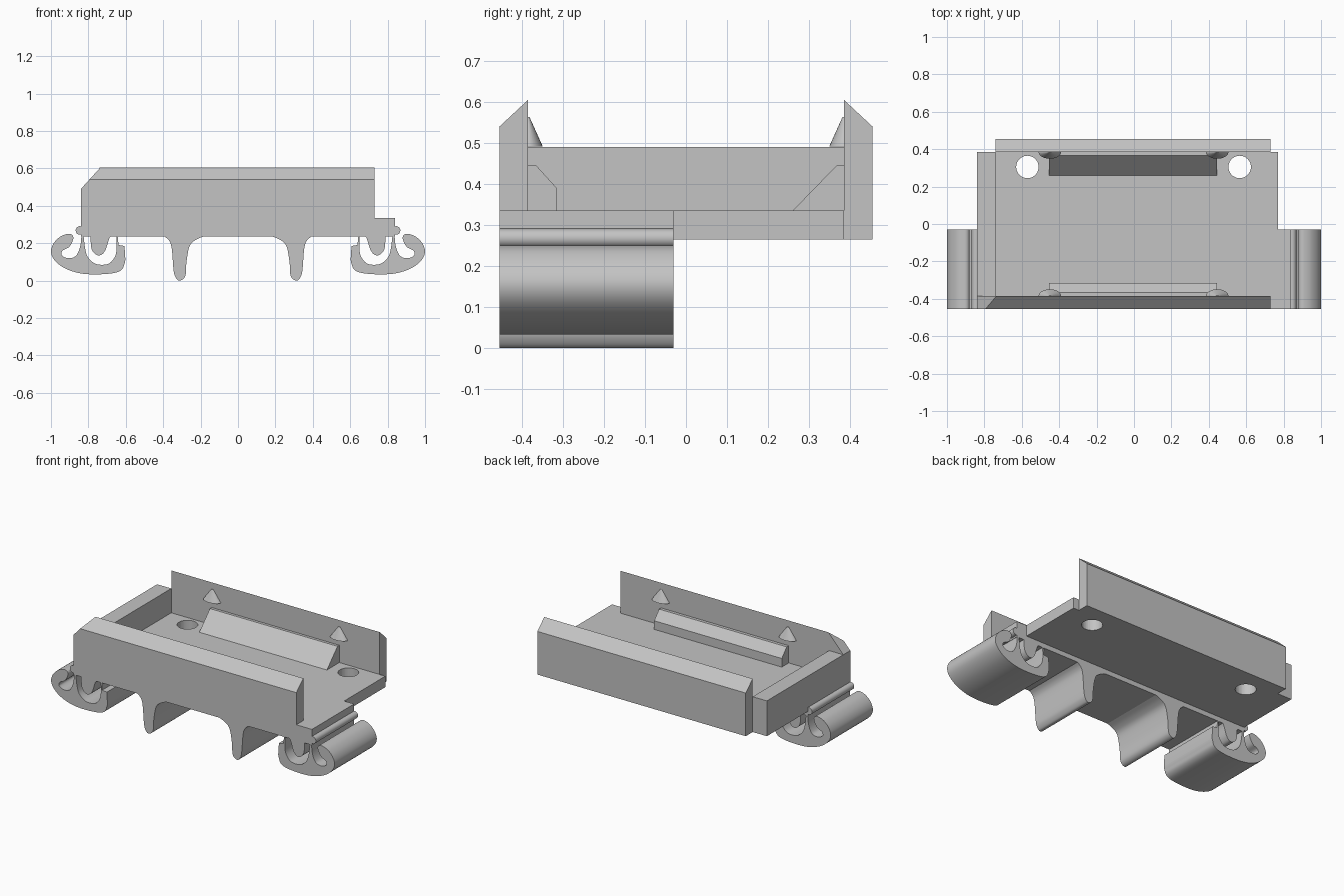
import bpy, bmesh
from mathutils import Vector, Matrix

cube = bpy.data.objects.get("Cube")
if cube:
    bpy.data.objects.remove(cube, do_unlink=True)

grey = bpy.data.materials.new("plain grey")
grey.use_nodes = True
grey.diffuse_color = (0.55, 0.55, 0.55, 1)
grey.node_tree.nodes["Principled BSDF"].inputs["Base Color"].default_value = (0.55, 0.55, 0.55, 1)

FRONT, MID, BACK = -0.455, -0.03, 0.455
INNER = 0.385            # inside face of the long walls
FLOOR, LEFT, RIGHT = 0.335, -0.84, 0.73


def finish(name, bm, smooth=False):
    bmesh.ops.recalc_face_normals(bm, faces=bm.faces)
    mesh = bpy.data.meshes.new(name)
    bm.to_mesh(mesh)
    bm.free()
    mesh.materials.append(grey)
    ob = bpy.data.objects.new(name, mesh)
    bpy.context.collection.objects.link(ob)
    if smooth:
        bpy.ops.object.select_all(action='DESELECT')
        ob.select_set(True)
        bpy.context.view_layer.objects.active = ob
        bpy.ops.object.shade_smooth_by_angle(angle=0.6)
    return ob


def prism(points, place, shift):
    """Extrude a flat outline; place maps its points into space."""
    bm = bmesh.new()
    face = bm.faces.new([bm.verts.new(place(*p)) for p in points])
    geo = bmesh.ops.extrude_face_region(bm, geom=[face])["geom"]
    verts = [g for g in geo if isinstance(g, bmesh.types.BMVert)]
    bmesh.ops.translate(bm, verts=verts, vec=shift)
    return bm


def along_y(points, y0, y1):
    return prism(points, lambda x, z: (x, y0, z), (0, y1 - y0, 0))


def along_x(points, x0, x1):
    return prism(points, lambda y, z: (x0, y, z), (x1 - x0, 0, 0))


def box(name, x0, x1, y0, y1, z0, z1):
    return finish(name, along_y([(x0, z0), (x1, z0), (x1, z1), (x0, z1)], y0, y1))


def curve(points, steps=5):
    """Smooth curve through the points of one open run."""
    p = [Vector(q) for q in points]
    p = [2 * p[0] - p[1]] + p + [2 * p[-1] - p[-2]]
    out = []
    for a, b, c, d in zip(p, p[1:], p[2:], p[3:]):
        for i in range(steps):
            t = i / steps
            out.append((2 * b + (c - a) * t + (2 * a - 5 * b + 4 * c - d) * t * t
                        + (3 * b - a - 3 * c + d) * t ** 3) / 2)
    return out + [p[-2]]


# Floor: thick front strip, thinner rear plate with two holes
box("front_floor", LEFT, -LEFT, FRONT, MID, 0.235, FLOOR)
rear = box("rear_floor", LEFT, 0.77, MID, INNER, 0.265, FLOOR)
for x in (-0.57, 0.565):
    bm = bmesh.new()
    bmesh.ops.create_cone(bm, cap_ends=True, segments=40, radius1=0.06, radius2=0.06,
                          depth=0.4, matrix=Matrix.Translation((x, 0.305, 0.3)))
    cutter = finish("hole_cutter", bm)
    cutter.hide_render = True
    mod = rear.modifiers.new("hole", 'BOOLEAN')
    mod.object = cutter
    mod.solver = 'EXACT'
    bpy.context.view_layer.objects.active = rear
    bpy.ops.object.modifier_apply(modifier=mod.name)
    bpy.data.objects.remove(cutter, do_unlink=True)

# Long walls with sloped outer tops; the front one has a clipped corner
bm = along_x([(FRONT, FLOOR), (-INNER, FLOOR), (-INNER, 0.605), (FRONT, 0.54)], LEFT, RIGHT)
cut = bmesh.ops.bisect_plane(bm, geom=bm.verts[:] + bm.edges[:] + bm.faces[:],
                             plane_co=(LEFT, 0, 0.49), plane_no=(-1.1, 0, 1), clear_outer=True)
edges = [e for e in cut["geom_cut"] if isinstance(e, bmesh.types.BMEdge)]
bmesh.ops.contextual_create(bm, geom=edges)
finish("front_wall", bm)
finish("back_wall", along_x([(BACK, 0.265), (INNER, 0.265), (INNER, 0.605), (BACK, 0.54)],
                            -0.74, RIGHT))
box("end_wall", LEFT, -0.74, -INNER, INNER, FLOOR, 0.49)

# Ribs on the floor beside the walls
finish("front_rib", along_x([(-INNER, FLOOR), (-INNER, 0.445), (-0.365, 0.445),
                             (-0.315, 0.39), (-0.315, FLOOR)], -0.455, 0.445))
finish("back_rib", along_x([(INNER, FLOOR), (INNER, 0.445), (0.367, 0.445), (0.26, FLOOR)],
                           -0.455, 0.445))

# Half-cone catches on the inside of the walls
for x in (-0.45, 0.445):
    for y in (-INNER, INNER):
        bm = bmesh.new()
        bmesh.ops.create_cone(bm, cap_ends=True, segments=32, radius1=0.06, radius2=0.006,
                              depth=0.072)
        bmesh.ops.scale(bm, verts=bm.verts, vec=(1, 0.6, 1))
        bmesh.ops.translate(bm, verts=bm.verts, vec=(x, y, 0.527))
        finish("catch_cone", bm, True)

# Underside clip, tongue and foot outlines, for the +x side
clip = (curve([(0.837, 0.24), (0.842, 0.19), (0.855, 0.15), (0.875, 0.126), (0.912, 0.12),
               (0.942, 0.136), (0.938, 0.16), (0.905, 0.178), (0.887, 0.205), (0.88, 0.23),
               (0.89, 0.246), (0.912, 0.249), (0.95, 0.235), (0.985, 0.2), (1, 0.155),
               (0.982, 0.11), (0.93, 0.068), (0.85, 0.04), (0.757, 0.033), (0.66, 0.041),
               (0.62, 0.06), (0.607, 0.09), (0.602, 0.11)])
        + [(0.607, 0.185), (0.639, 0.19), (0.643, 0.24)]
        + curve([(0.65, 0.24), (0.65, 0.158), (0.666, 0.115), (0.698, 0.088),
                 (0.757, 0.088), (0.799, 0.12), (0.816, 0.165), (0.826, 0.24)]))
tongue = curve([(0.789, 0.24), (0.783, 0.17), (0.757, 0.138), (0.73, 0.138),
                (0.708, 0.165), (0.692, 0.215), (0.68, 0.24)])
foot = curve([(0.174, 0.24), (0.227, 0.217), (0.259, 0.184), (0.275, 0.104), (0.282, 0.024),
              (0.313, 0.0), (0.335, 0.02), (0.345, 0.06), (0.354, 0.17), (0.368, 0.213),
              (0.398, 0.24)])

for side, word in ((1, "left"), (-1, "right")):
    for part, outline in (("clip", clip), ("tongue", tongue), ("foot", foot)):
        finish(word + "_" + part,
               along_y([(side * x, z) for x, z in outline], FRONT, MID), True)
    # Small rounded bead on the edge of the floor
    bm = bmesh.new()
    spot = Matrix.Translation((side * 0.845, (FRONT + MID) / 2, 0.268))
    bmesh.ops.create_cone(bm, cap_ends=True, segments=24, radius1=0.023, radius2=0.023,
                          depth=MID - FRONT, matrix=spot @ Matrix.Rotation(1.5707963, 4, 'X'))
    finish(word + "_bead", bm, True)
